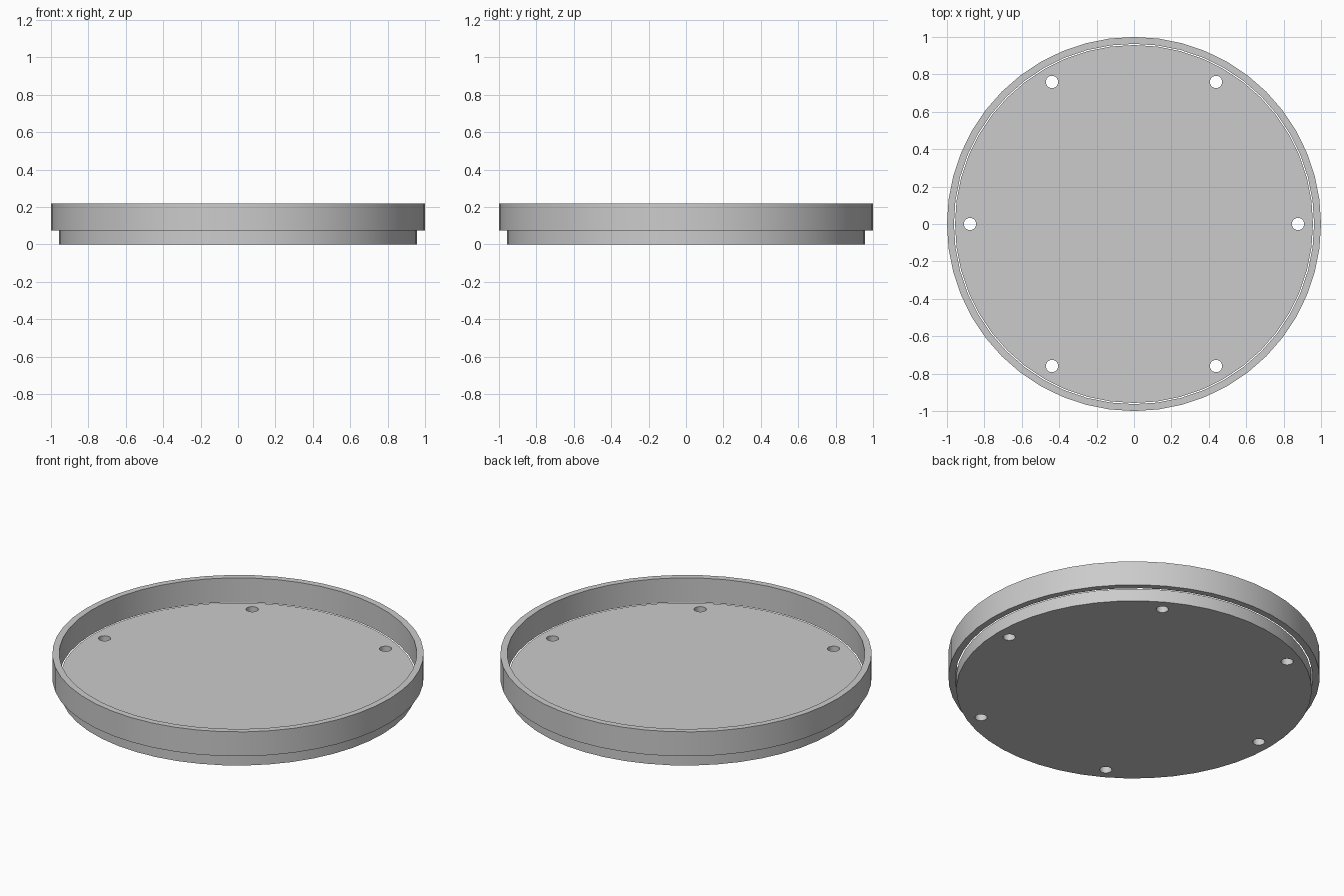
import bpy
import bmesh
from math import cos, sin, radians, tau

if "Cube" in bpy.data.objects:
    bpy.data.objects.remove(bpy.data.objects["Cube"], do_unlink=True)

grey = bpy.data.materials.new("plain grey")
grey.use_nodes = True
colour = (0.6, 0.6, 0.6, 1)
grey.diffuse_color = colour
grey.node_tree.nodes["Principled BSDF"].inputs["Base Color"].default_value = colour


def plate(name, circles, bottom, top):
    """Extrude nested circles (x, y, radius, sides) into a flat solid with holes."""
    curve = bpy.data.curves.new(name, "CURVE")
    curve.dimensions = "2D"
    curve.fill_mode = "BOTH"
    curve.extrude = (top - bottom) / 2
    for x, y, radius, sides in circles:
        spline = curve.splines.new("POLY")
        spline.points.add(sides - 1)
        spline.use_cyclic_u = True
        for i, point in enumerate(spline.points):
            a = tau * i / sides
            point.co = (x + radius * cos(a), y + radius * sin(a), 0, 1)
    obj = bpy.data.objects.new(name, curve)
    bpy.context.collection.objects.link(obj)
    bpy.ops.object.select_all(action="DESELECT")
    obj.select_set(True)
    bpy.context.view_layer.objects.active = obj
    bpy.ops.object.convert(target="MESH")
    obj = bpy.context.object

    # Weld caps to walls and place at the right height
    bm = bmesh.new()
    bm.from_mesh(obj.data)
    bmesh.ops.remove_doubles(bm, verts=bm.verts, dist=0.0001)
    bmesh.ops.recalc_face_normals(bm, faces=bm.faces)
    bmesh.ops.translate(bm, verts=bm.verts, vec=(0, 0, (top + bottom) / 2))
    bm.to_mesh(obj.data)
    bm.free()
    obj.data.materials.clear()
    obj.data.materials.append(grey)
    bpy.ops.object.shade_smooth_by_angle(angle=radians(30))
    return obj


SIDES = 48
STEP = 0.075

# Base disc with six screw holes near its edge
holes = [(0.877 * cos(tau * k / 6), 0.877 * sin(tau * k / 6), 0.033, 24)
         for k in range(6)]
plate("base_disc", [(0, 0, 0.957, SIDES)] + holes, 0, STEP)

# Raised rim, a thin ring just clear of the disc
plate("rim_ring", [(0, 0, 1, SIDES), (0, 0, 0.963, SIDES)], STEP, 0.22)
